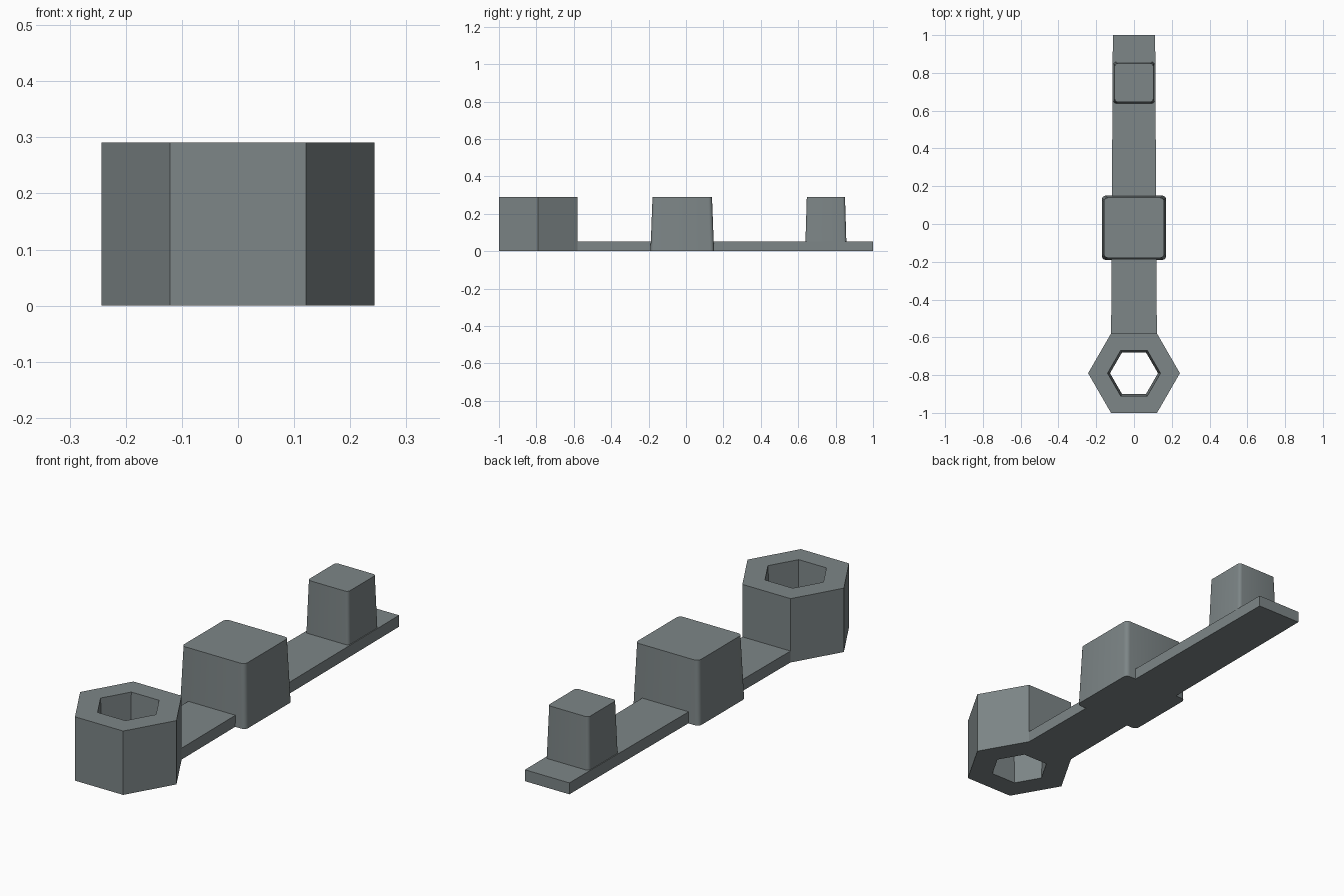
import bpy, bmesh, math

if "Cube" in bpy.data.objects:
    bpy.data.objects.remove(bpy.data.objects["Cube"])

grey = bpy.data.materials.new("slate_grey")
grey.diffuse_color = (0.205, 0.237, 0.242, 1)
grey.use_nodes = True
grey.node_tree.nodes["Principled BSDF"].inputs["Base Color"].default_value = grey.diffuse_color
TOP = 0.291


def hexagon(radius, cy):
    return [(radius * math.cos(math.radians(60 * i)),
             cy + radius * math.sin(math.radians(60 * i))) for i in range(6)]


def rounded_square(half, corner, cy, steps=4):
    pts = []
    for q, (sx, sy) in enumerate([(1, 1), (-1, 1), (-1, -1), (1, -1)]):
        for i in range(steps + 1):
            a = math.radians(90 * q + 90 * i / steps)
            pts.append((sx * (half - corner) + corner * math.cos(a),
                        cy + sy * (half - corner) + corner * math.sin(a)))
    return pts


def loft(name, rings, closed=False):
    """Join rings of (outline, z); cap the ends, or close the loop into a tube."""
    bm = bmesh.new()
    loops = [[bm.verts.new((x, y, z)) for x, y in pts] for pts, z in rings]
    pairs = list(zip(loops, loops[1:]))
    if closed:
        pairs.append((loops[-1], loops[0]))
    else:
        bm.faces.new(loops[0])
        bm.faces.new(loops[-1])
    for a, b in pairs:
        n = len(a)
        for i in range(n):
            bm.faces.new((a[i], a[(i + 1) % n], b[(i + 1) % n], b[i]))
    bmesh.ops.recalc_face_normals(bm, faces=bm.faces[:])
    mesh = bpy.data.meshes.new(name)
    bm.to_mesh(mesh)
    bm.free()
    mesh.materials.append(grey)
    obj = bpy.data.objects.new(name, mesh)
    bpy.context.collection.objects.link(obj)
    return obj


# Flat connecting bar, narrowing slightly towards the back
bar = [(-0.121, -0.58), (0.121, -0.58), (0.112, 1.0), (-0.112, 1.0)]
loft("connecting_bar", [(bar, 0), (bar, 0.052)])

# Hexagonal socket with a tapered through hole
outer = hexagon(0.243, -0.79)
loft("hex_socket", [(outer, 0), (outer, TOP),
                    (hexagon(0.14, -0.79), TOP), (hexagon(0.127, -0.79), 0)], closed=True)

# Tapered blocks with softly rounded corners
for name, cy, low, high, corner in [("middle_block", -0.02, 0.170, 0.159, 0.02),
                                    ("end_block", 0.748, 0.111, 0.102, 0.015)]:
    block = loft(name, [(rounded_square(low, corner, cy), 0),
                        (rounded_square(high, corner, cy), TOP)])
    bpy.ops.object.select_all(action='DESELECT')
    block.select_set(True)
    bpy.context.view_layer.objects.active = block
    bpy.ops.object.shade_smooth_by_angle(angle=math.radians(30))
